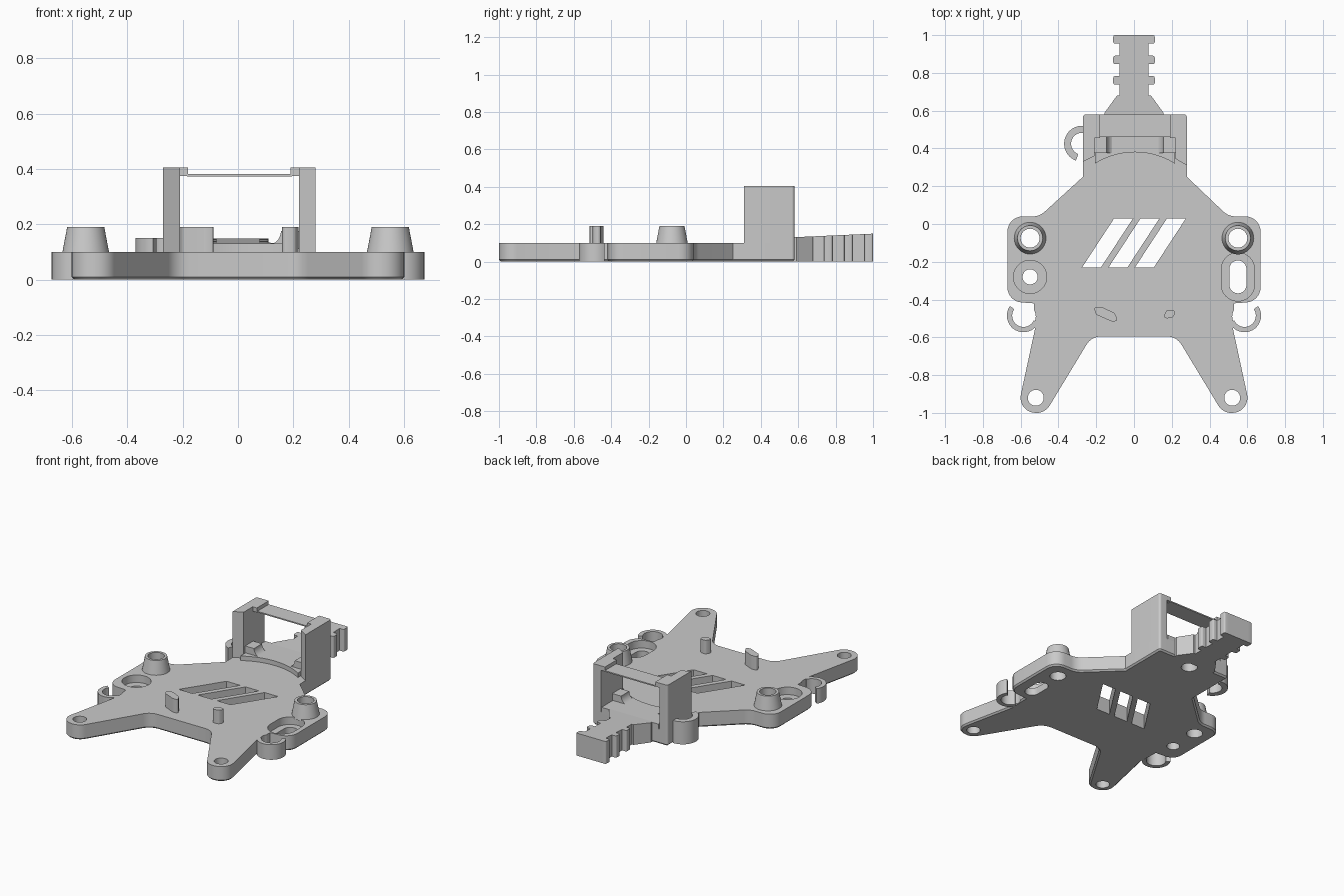
import bpy, bmesh
from math import sin, cos, tan, radians, pi
from mathutils import Vector

if "Cube" in bpy.data.objects:
    bpy.data.objects.remove(bpy.data.objects["Cube"])

grey = bpy.data.materials.new("light_grey")
grey.use_nodes = True
grey.diffuse_color = (0.59, 0.59, 0.59, 1)
grey.node_tree.nodes["Principled BSDF"].inputs["Base Color"].default_value = grey.diffuse_color


def finish(name, bm):
    bmesh.ops.recalc_face_normals(bm, faces=bm.faces)
    mesh = bpy.data.meshes.new(name)
    bm.to_mesh(mesh)
    bm.free()
    mesh.materials.append(grey)
    ob = bpy.data.objects.new(name, mesh)
    bpy.context.collection.objects.link(ob)
    return ob


def prism(name, pts, z0, z1, chamfer=0.0):
    """Extrude an xy outline from z0 to z1, with an optional lower chamfer."""
    bm = bmesh.new()
    low = bm.faces.new([bm.verts.new((x, y, z0)) for x, y in pts])
    edges = list(low.edges)
    new = bmesh.ops.extrude_face_region(bm, geom=[low], use_keep_orig=True)["geom"]
    for v in new:
        if isinstance(v, bmesh.types.BMVert):
            v.co.z = z1
    if chamfer:
        bmesh.ops.recalc_face_normals(bm, faces=bm.faces)
        bmesh.ops.bevel(bm, geom=edges, offset=chamfer, segments=1, affect='EDGES')
    return finish(name, bm)


def box(name, x0, x1, y0, y1, z0, z1):
    return prism(name, [(x0, y0), (x1, y0), (x1, y1), (x0, y1)], z0, z1)


def cone(name, x, y, r0, r1, z0, z1):
    bm = bmesh.new()
    bmesh.ops.create_cone(bm, cap_ends=True, segments=40, radius1=r0, radius2=r1, depth=z1 - z0)
    bmesh.ops.translate(bm, verts=bm.verts, vec=(x, y, (z0 + z1) / 2))
    return finish(name, bm)


def arc(x, y, r, a0, a1, n=20):
    return [(x + r * cos(radians(a0 + (a1 - a0) * i / n)),
             y + r * sin(radians(a0 + (a1 - a0) * i / n))) for i in range(n + 1)]


def hook(name, x, y, r0, r1, a0, a1, z1):
    return prism(name, arc(x, y, r1, a0, a1) + arc(x, y, r0, a1, a0), 0, z1)


def slot(x, y, r, half):
    return arc(x, y + half, r, 0, 180) + arc(x, y - half, r, 180, 360)


def rounded(corners, n=8):
    """Outline from (x, y, radius) corners, with filleted corners."""
    out = []
    for i, (x, y, r) in enumerate(corners):
        if r == 0:
            out.append((x, y))
            continue
        p = Vector((x, y))
        a = (Vector(corners[i - 1][:2]) - p).normalized()
        b = (Vector(corners[(i + 1) % len(corners)][:2]) - p).normalized()
        half = a.angle(b) / 2
        c = p + (a + b).normalized() * (r / sin(half))
        s = (p + a * (r / tan(half)) - c).normalized()
        e = (p + b * (r / tan(half)) - c).normalized()
        turn = s.angle(e)
        for k in range(n + 1):
            t = k / n
            d = (s * sin((1 - t) * turn) + e * sin(t * turn)) * (r / sin(turn))
            out.append(tuple(c + d))
    return out


def cut(ob, cutters):
    for c in cutters:
        m = ob.modifiers.new("cut", 'BOOLEAN')
        m.operation, m.solver, m.object = 'DIFFERENCE', 'EXACT', c
    bpy.context.view_layer.update()
    dep = bpy.context.evaluated_depsgraph_get()
    mesh = bpy.data.meshes.new_from_object(ob.evaluated_get(dep))
    ob.modifiers.clear()
    ob.data = mesh
    for c in cutters:
        bpy.data.objects.remove(c)


# Base plate outline: right half, then mirrored
half = [(0.28, 0.58, 0.015), (0.28, 0.25, 0), (0.5, 0.04, 0.1), (0.67, 0.04, 0.08),
        (0.67, -0.41, 0.08), (0.53, -0.42, 0), (0.525, -0.56, 0),
        (0.62, -1.0, 0.08), (0.47, -1.0, 0.079), (0.225, -0.595, 0.09)]
mirrored = [(-x + (0.01 if y > 0.2 else 0), y, r) for x, y, r in reversed(half)]
plate = prism("base_plate", rounded(half + mirrored), 0, 0.1, 0.01)

# Screw holes, counterbores, hook notches and vents
cutters = [cone("cutter", 0, 0.53, 0.05, 0.05, -0.1, 0.08)]
for s in (-1, 1):
    cutters += [cone("cutter", s * 0.52, -0.92, 0.042, 0.042, -0.1, 0.2),
                cone("cutter", s * 0.55, -0.075, 0.05, 0.05, -0.1, 0.2),
                cone("cutter", s * 0.585, -0.49, 0.065, 0.065, -0.1, 0.2)]
cutters += [cone("cutter", -0.55, -0.28, 0.088, 0.088, 0.05, 0.2),
            cone("cutter", -0.55, -0.28, 0.04, 0.04, -0.1, 0.2),
            prism("cutter", slot(0.55, -0.28, 0.088, 0.04), 0.05, 0.2),
            prism("cutter", slot(0.55, -0.28, 0.045, 0.042), -0.1, 0.2)]
# Three equal slanted ventilation slots
for x in (-0.14, 0.0, 0.14):
    cutters.append(prism("cutter", [(x - 0.135, -0.23), (x - 0.035, -0.23),
                                    (x + 0.135, 0.03), (x + 0.035, 0.03)], -0.1, 0.2))
cut(plate, cutters)

# Tapered standoffs and cable hooks on both sides
for s, side in ((1, "left"), (-1, "right")):
    boss = cone(side + "_standoff", s * 0.55, -0.075, 0.086, 0.067, 0.09, 0.19)
    cut(boss, [cone("cutter", s * 0.55, -0.075, 0.05, 0.05, 0, 0.3)])
    a0, a1 = (205, 395) if s > 0 else (-25, -215)
    hook(side + "_leg_hook", s * 0.585, -0.485, 0.06, 0.088, a0, a1, 0.1)
hook("rear_side_hook", -0.275, 0.425, 0.058, 0.095, 85, 250, 0.15)

# Small upright tabs on the plate
prism("right_tab", rounded([(-0.215, -0.44, 0.01), (-0.2, -0.48, 0.012), (-0.12, -0.515, 0.012),
                            (-0.08, -0.515, 0.012), (-0.105, -0.47, 0.012),
                            (-0.17, -0.44, 0.012)], 4), 0.09, 0.19)
prism("left_tab", rounded([(0.145, -0.505, 0.015), (0.205, -0.495, 0.015),
                           (0.23, -0.455, 0.015), (0.175, -0.455, 0.015)], 4), 0.09, 0.19)

# Tower columns with inner lips, joined by a thin strip
prism("left_column", rounded([(0.22, 0.345, 0), (0.28, 0.31, 0),
                              (0.28, 0.58, 0.015), (0.22, 0.58, 0)]), 0.09, 0.405)
prism("right_column", rounded([(-0.21, 0.36, 0), (-0.21, 0.58, 0),
                               (-0.27, 0.58, 0.015), (-0.27, 0.33, 0)]), 0.09, 0.405)
box("left_lip", 0.19, 0.225, 0.455, 0.58, 0.375, 0.405)
box("right_lip", -0.215, -0.18, 0.455, 0.58, 0.375, 0.405)
box("top_strip", -0.185, 0.195, 0.46, 0.58, 0.373, 0.381)

# Raised floor with a curved front
prism("channel_floor", arc(0.005, -0.02, 0.4, 122, 58) + [(0.215, 0.58), (-0.205, 0.58)], 0.09, 0.13)


def shoulder(name, s):
    """Shoulder with a concave fillet down to the channel floor."""
    steps = [k * pi / 16 for k in range(9)]
    prof = [(0.1 + 0.05 * sin(t), 0.175 - 0.05 * cos(t)) for t in steps]
    prof += [(0.217, 0.175), (0.217, 0.11), (0.1, 0.11)]
    bm = bmesh.new()
    face = bm.faces.new([bm.verts.new((0.005 + s * x, 0.375, z)) for x, z in prof])
    new = bmesh.ops.extrude_face_region(bm, geom=[face], use_keep_orig=True)["geom"]
    bmesh.ops.translate(bm, verts=[v for v in new if isinstance(v, bmesh.types.BMVert)],
                        vec=(0, 0.085, 0))
    finish(name, bm)


shoulder("left_shoulder", 1)
shoulder("right_shoulder", -1)

# Notched cable tail with a flared root, rising slightly to the rear
edge = [(0.155, 0.57), (0.155, 0.59), (0.09, 0.68), (0.078, 0.68)]
for y in (0.738, 0.846, 0.955):
    edge += rounded([(0.078, y, 0), (0.11, y, 0.01), (0.11, y + 0.045, 0.01), (0.078, y + 0.045, 0)], 4)
tail = prism("cable_tail", edge + [(-x, y) for x, y in reversed(edge)], 0, 0.13)
for v in tail.data.vertices:
    if v.co.z > 0.1:
        v.co.z += 0.045 * (v.co.y - 0.57)

# Smooth the curved walls and keep hard edges crisp
for ob in bpy.context.scene.objects:
    if ob.type == 'MESH':
        bpy.ops.object.select_all(action='DESELECT')
        ob.select_set(True)
        bpy.context.view_layer.objects.active = ob
        bpy.ops.object.shade_smooth_by_angle(angle=radians(25))
